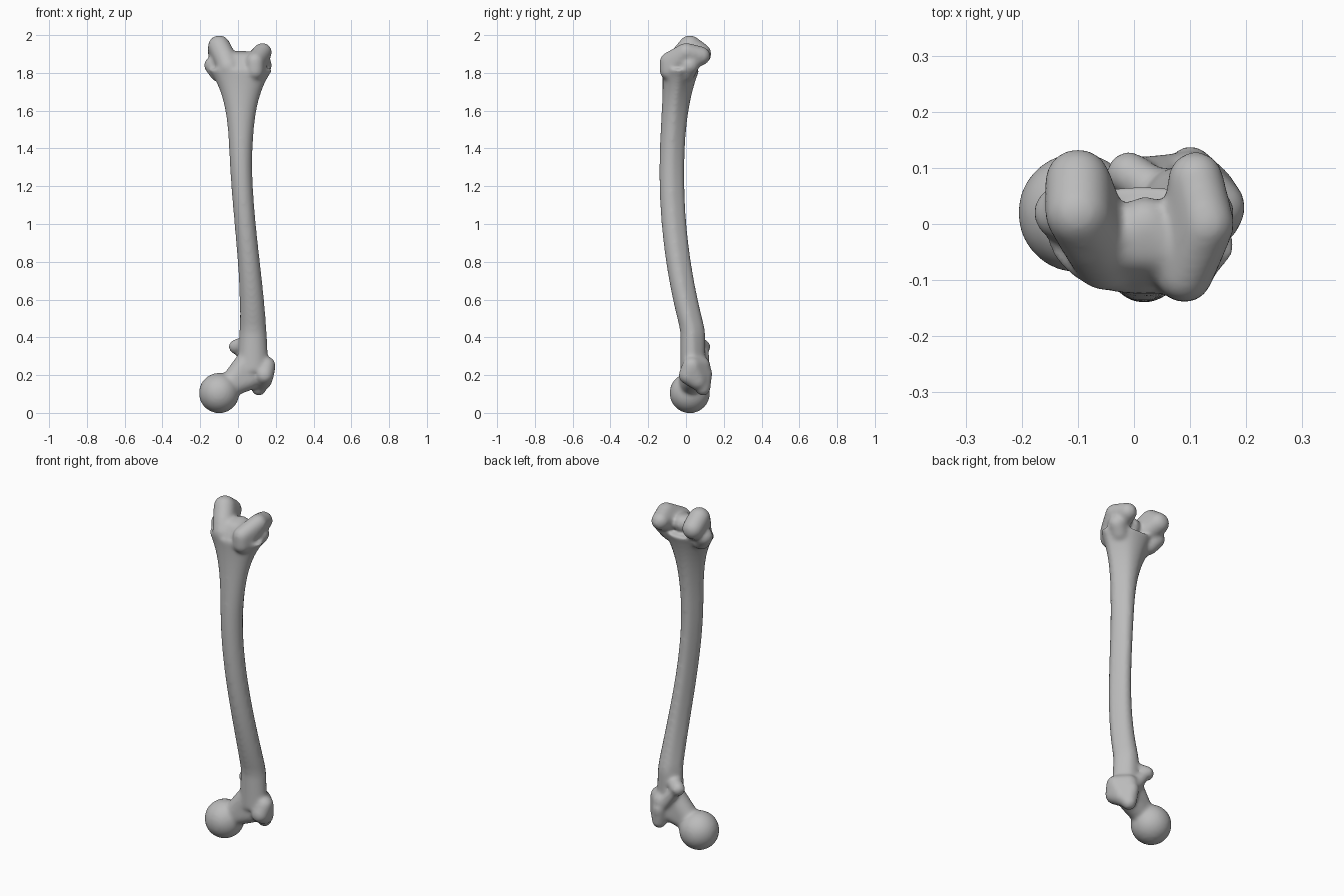
import bpy, bmesh, math
from mathutils import Vector

default_cube = bpy.data.objects.get("Cube")
if default_cube:
    bpy.data.objects.remove(default_cube)

bm = bmesh.new()

# Unit ball directions shared by every lump
ball = bmesh.new()
bmesh.ops.create_icosphere(ball, subdivisions=3, radius=1)
directions = [vert.co.copy() for vert in ball.verts]
ball.free()


def lump(radius, *centres):
    """Convex skin stretched over equal balls at the given centres."""
    verts = [bm.verts.new(Vector(centre) + direction * radius)
             for centre in centres for direction in directions]
    hull = bmesh.ops.convex_hull(bm, input=verts)
    leftover = hull["geom_interior"] + hull["geom_unused"]
    inner = {item for item in leftover if isinstance(item, bmesh.types.BMVert)}
    bmesh.ops.delete(bm, geom=list(inner), context='VERTS')


def ease(value):
    """Smooth step from zero to one."""
    value = min(max(value, 0), 1)
    return value * value * (3 - 2 * value)


def shaft_ring(height, sides):
    """Cross-section of the shaft, pinched towards a ridge at the back."""
    flare = max(height - 1, 0) ** 6
    centre_x = 0.015 + 0.065 * ease(1.4 - height)
    centre_y = min(0.16 * (height - 1.27) ** 2 - 0.075, 0.036)
    half_width = 0.057 + 0.04 * (height - 1.05) ** 2 + 0.3 * flare
    half_depth = 0.066 + 0.11 * flare
    ring = []
    for step in range(sides):
        angle = math.tau * step / sides
        pinch = 1 - 0.18 * max(math.sin(angle * 2) * math.copysign(1, math.cos(angle)), 0)
        ring.append(bm.verts.new((centre_x + half_width * pinch * math.cos(angle),
                                  centre_y + half_depth * math.sin(angle),
                                  height)))
    return ring


def build_shaft(bottom, top, levels, sides):
    """Bowed shaft lofted through evenly spaced rings."""
    rings = [shaft_ring(bottom + (top - bottom) * level / levels, sides)
             for level in range(levels + 1)]
    for lower, upper in zip(rings, rings[1:]):
        for step in range(sides):
            following = (step + 1) % sides
            bm.faces.new((lower[step], lower[following], upper[following], upper[step]))
    bm.faces.new(reversed(rings[0]))
    bm.faces.new(rings[-1])


build_shaft(bottom=0.22, top=1.82, levels=40, sides=32)

# Right condyle, the taller one
lump(0.06, (-0.1, 0.075, 1.9), (-0.1, 0.02, 1.94), (-0.07, -0.03, 1.88), (-0.05, -0.06, 1.83))

# Left condyle with its prominent front ridge
lump(0.05, (0.11, 0.08, 1.89), (0.13, 0, 1.91), (0.09, -0.09, 1.86), (0.09, -0.09, 1.81))

# Bridge between the condyles
lump(0.05, (-0.03, -0.04, 1.86), (0.06, -0.04, 1.86), (0.02, 0, 1.87), (0.02, -0.07, 1.81))

# Bumps on both sides of the condyles
for side in (-1, 1):
    lump(0.05, (side * 0.13, 0.02, 1.84), (side * 0.1, 0, 1.8))

# Ball head
lump(0.108, (-0.1, 0.02, 0.105))

# Neck
lump(0.06, (-0.05, 0.02, 0.14), (0, 0.03, 0.2), (0.06, 0.04, 0.18), (0.06, 0.04, 0.29))

# Large outer knob
lump(0.05, (0.14, 0.01, 0.2), (0.15, 0.03, 0.25), (0.1, 0.08, 0.25), (0.13, 0.06, 0.17))

# Hooked lower tip of the outer knob
lump(0.04, (0.1, 0.1, 0.21), (0.11, 0.09, 0.13), (0.14, 0.06, 0.19))

# Small inner knob and the crest that joins it to the outer knob
lump(0.04, (-0.01, 0.09, 0.35), (0.05, 0.05, 0.37))
lump(0.03, (0, 0.09, 0.34), (0.09, 0.1, 0.22))

bmesh.ops.recalc_face_normals(bm, faces=bm.faces)
mesh = bpy.data.meshes.new("thigh_bone")
bm.to_mesh(mesh)
bm.free()
bone = bpy.data.objects.new("thigh_bone", mesh)
bpy.context.collection.objects.link(bone)

# Fuse the parts and soften the joints
fuse = bone.modifiers.new("fuse", 'REMESH')
fuse.mode = 'VOXEL'
fuse.voxel_size = 0.008
fuse.use_smooth_shade = True
soften = bone.modifiers.new("soften", 'SMOOTH')
soften.factor = 0.5
soften.iterations = 20

# Plain grey bone
grey = bpy.data.materials.new("bone_grey")
grey.use_nodes = True
colour = (0.5, 0.5, 0.5, 1)
grey.diffuse_color = colour
grey.node_tree.nodes["Principled BSDF"].inputs["Base Color"].default_value = colour
mesh.materials.append(grey)
